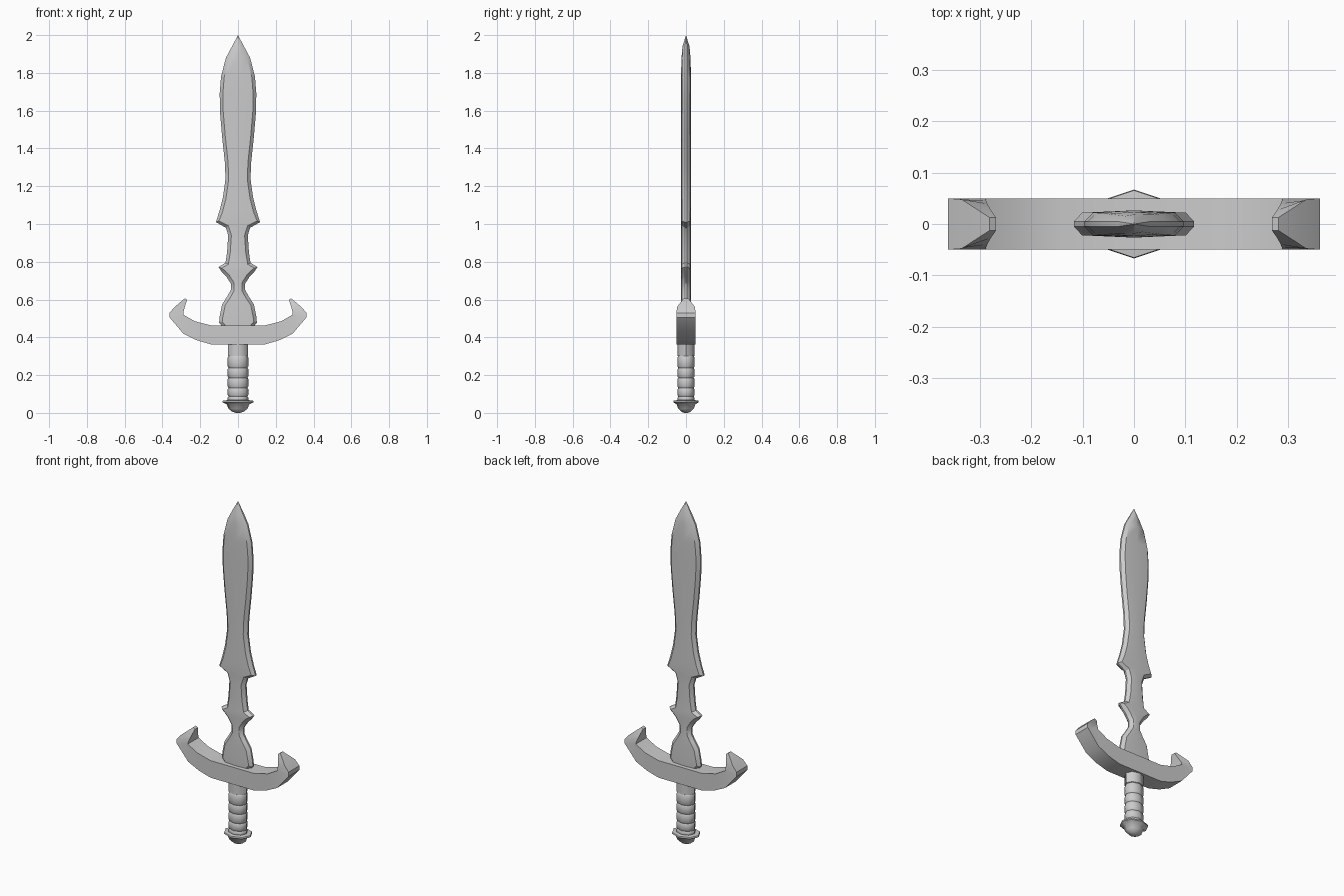
import bpy, bmesh, math
from mathutils import Vector

if "Cube" in bpy.data.objects:
    bpy.data.objects.remove(bpy.data.objects["Cube"])


def finish(name, bm, angle=30):
    bmesh.ops.remove_doubles(bm, verts=bm.verts, dist=0.0005)
    bmesh.ops.recalc_face_normals(bm, faces=bm.faces)
    mesh = bpy.data.meshes.new(name)
    bm.to_mesh(mesh)
    bm.free()
    ob = bpy.data.objects.new(name, mesh)
    bpy.context.collection.objects.link(ob)
    bpy.ops.object.select_all(action='DESELECT')
    ob.select_set(True)
    bpy.context.view_layer.objects.active = ob
    bpy.ops.object.shade_smooth_by_angle(angle=math.radians(angle))
    return ob


def loft(name, rings, angle=30):
    """Skin a stack of equal-length closed rings and cap the ends."""
    bm = bmesh.new()
    rows = [[bm.verts.new(p) for p in r] for r in rings]
    n = len(rows[0])
    for a, b in zip(rows, rows[1:]):
        for i in range(n):
            j = (i + 1) % n
            bm.faces.new((a[i], a[j], b[j], b[i]))
    bm.faces.new(rows[0][::-1])
    bm.faces.new(rows[-1])
    return finish(name, bm, angle)


# Blade: half outline (half width, z), bevelled inwards along its normal
outline = [Vector(p) for p in (
    (.078, .45), (.1, .478), (.097, .51), (.084, .575), (.058, .615), (.038, .65), (.038, .685),
    (.062, .722), (.085, .745), (.103, .772), (.066, .795), (.058, .85), (.052, .94),
    (.064, .98), (.117, 1.01), (.098, 1.07), (.08, 1.14), (.066, 1.24), (.07, 1.33),
    (.084, 1.46), (.095, 1.59), (.097, 1.69), (.09, 1.78), (.064, 1.88), (.032, 1.94))]
rings = []
for i, p in enumerate(outline):
    t = outline[min(i + 1, len(outline) - 1)] - outline[max(i - 1, 0)]
    t.normalize()
    q = p + Vector((-t.y, t.x)) * .017
    k = 1 if p.y < 1.85 else (.9 if p.y < 1.9 else .7)
    e, d, c = .005, .022 * k, .0265 * k
    (w, z), (v, u) = p, q
    rings.append([(w, -e, z), (w, e, z), (v, d, u), (0, c, z), (-v, d, u),
                  (-w, e, z), (-w, -e, z), (-v, -d, u), (0, -c, z), (v, -d, u)])
rings.append([(0, 0, 2)] * 10)
bm_tip = rings.pop()
# fan the last ring to the point
rings.append([(x * .004, y * .004, 2 - .0004) for x, y, z in rings[-1]])
loft("blade", rings, 30)

# Crossguard: paired lower/upper stations (x, z) with half depth, swept across
half = [((.143, .363), (.143, .463), .05, .05),
        ((.217, .384), (.228, .485), .05, .05),
        ((.288, .418), (.29, .52), .05, .05),
        ((.362, .505), (.288, .535), .05, .045),
        ((.362, .53), (.286, .545), .05, .04),
        ((.336, .56), (.279, .57), .048, .027),
        ((.282, .606), (.269, .598), .013, .013)]


def station(s, side):
    (lx, lz), (ux, uz), dl, du = s
    return [(side * lx, -dl, lz), (side * lx, dl, lz), (side * ux, du, uz), (side * ux, -du, uz)]


loft("crossguard", [station(s, -1) for s in reversed(half)] + [station(s, 1) for s in half], 25)


# Eight-sided oval turnings for grip and pommel
def turned(name, profile, squash, angle):
    loft(name, [[(r * math.cos(a), r * squash * math.sin(a), z)
                 for a in (k * math.pi / 4 for k in range(8))] for r, z in profile], angle)


# Grip with bulging wrapped bands
grip = []
cuts = [.06, .087, .132, .186, .238, .3]
for a, b in zip(cuts, cuts[1:]):
    grip += [(.050, a), (.055, a + .008), (.055, b - .008), (.050, b)]
grip += [(.054, .302), (.054, .375)]
turned("grip", grip, .82, 50)

# Pommel with flared rim
turned("pommel", [(.012, 0), (.03, .006), (.05, .022), (.06, .045), (.082, .057),
                  (.08, .065), (.05, .068)], .82, 50)
